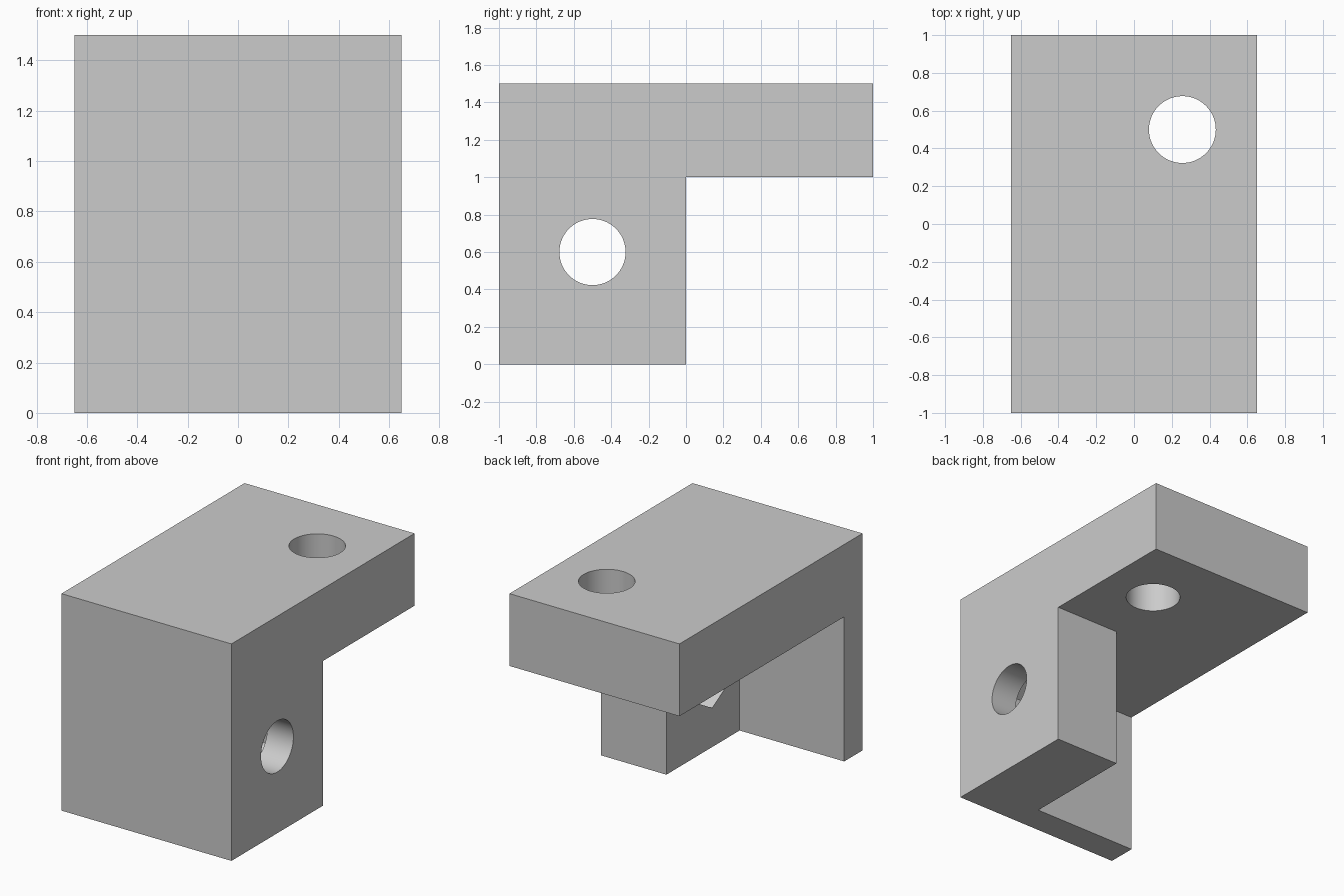
import bpy
import bmesh
from math import sin, cos, tau
from mathutils import Vector

cube = bpy.data.objects.get("Cube")
if cube:
    bpy.data.objects.remove(cube, do_unlink=True)

grey = bpy.data.materials.new("light grey")
grey.use_nodes = True
grey.diffuse_color = (0.6, 0.6, 0.6, 1)
grey.node_tree.nodes["Principled BSDF"].inputs["Base Color"].default_value = (0.6, 0.6, 0.6, 1)


def rect(a0, b0, a1, b1):
    return [(a0, b0), (a1, b0), (a1, b1), (a0, b1)]


def polygon(centre, radius, sides):
    """Regular polygon with one corner pointing along the second axis."""
    return [(centre[0] + radius * sin(tau * i / sides),
             centre[1] + radius * cos(tau * i / sides)) for i in range(sides)]


def prism(name, axis, points, start, end):
    """Extrude a flat outline along the x axis (y, z points) or z axis (x, y points)."""
    place = (lambda a, b: (start, a, b)) if axis == "x" else (lambda a, b: (a, b, start))
    step = Vector((end - start, 0, 0)) if axis == "x" else Vector((0, 0, end - start))
    bm = bmesh.new()
    face = bm.faces.new([bm.verts.new(place(a, b)) for a, b in points])
    new = bmesh.ops.extrude_face_region(bm, geom=[face])["geom"]
    bmesh.ops.translate(bm, vec=step, verts=[v for v in new if isinstance(v, bmesh.types.BMVert)])
    bmesh.ops.recalc_face_normals(bm, faces=bm.faces)
    mesh = bpy.data.meshes.new(name)
    bm.to_mesh(mesh)
    bm.free()
    mesh.materials.append(grey)
    obj = bpy.data.objects.new(name, mesh)
    bpy.context.collection.objects.link(obj)
    return obj


# L-shaped bracket body
outline = [(-1, 0), (0, 0), (0, 1), (1, 1), (1, 1.5), (-1, 1.5)]
bracket = prism("bracket", "x", outline, -0.65, 0.65)

bolt = (-0.5, 0.6)
cutters = [
    # open space beside the block, behind the front wall
    prism("side_space_cutter", "x", rect(-0.8, -0.1, 0.1, 1), -0.75, 0.15),
    # hexagonal nut pocket in the inner side of the block
    prism("nut_pocket_cutter", "x", polygon(bolt, 0.33, 6), 0.05, 0.45),
    # bolt hole from the outer side into the pocket
    prism("bolt_hole_cutter", "x", polygon(bolt, 0.177, 64), 0.4, 0.75),
    # upright hole through the top plate
    prism("plate_hole_cutter", "z", polygon((0.256, 0.5), 0.177, 64), 0.9, 1.6),
]

bpy.ops.object.select_all(action="DESELECT")
bracket.select_set(True)
bpy.context.view_layer.objects.active = bracket
for cutter in cutters:
    cutter.hide_render = True
    mod = bracket.modifiers.new(cutter.name, "BOOLEAN")
    mod.operation = "DIFFERENCE"
    mod.solver = "EXACT"
    mod.object = cutter
    bpy.ops.object.modifier_apply(modifier=mod.name)
    bpy.data.objects.remove(cutter, do_unlink=True)

bpy.ops.object.shade_smooth_by_angle()
